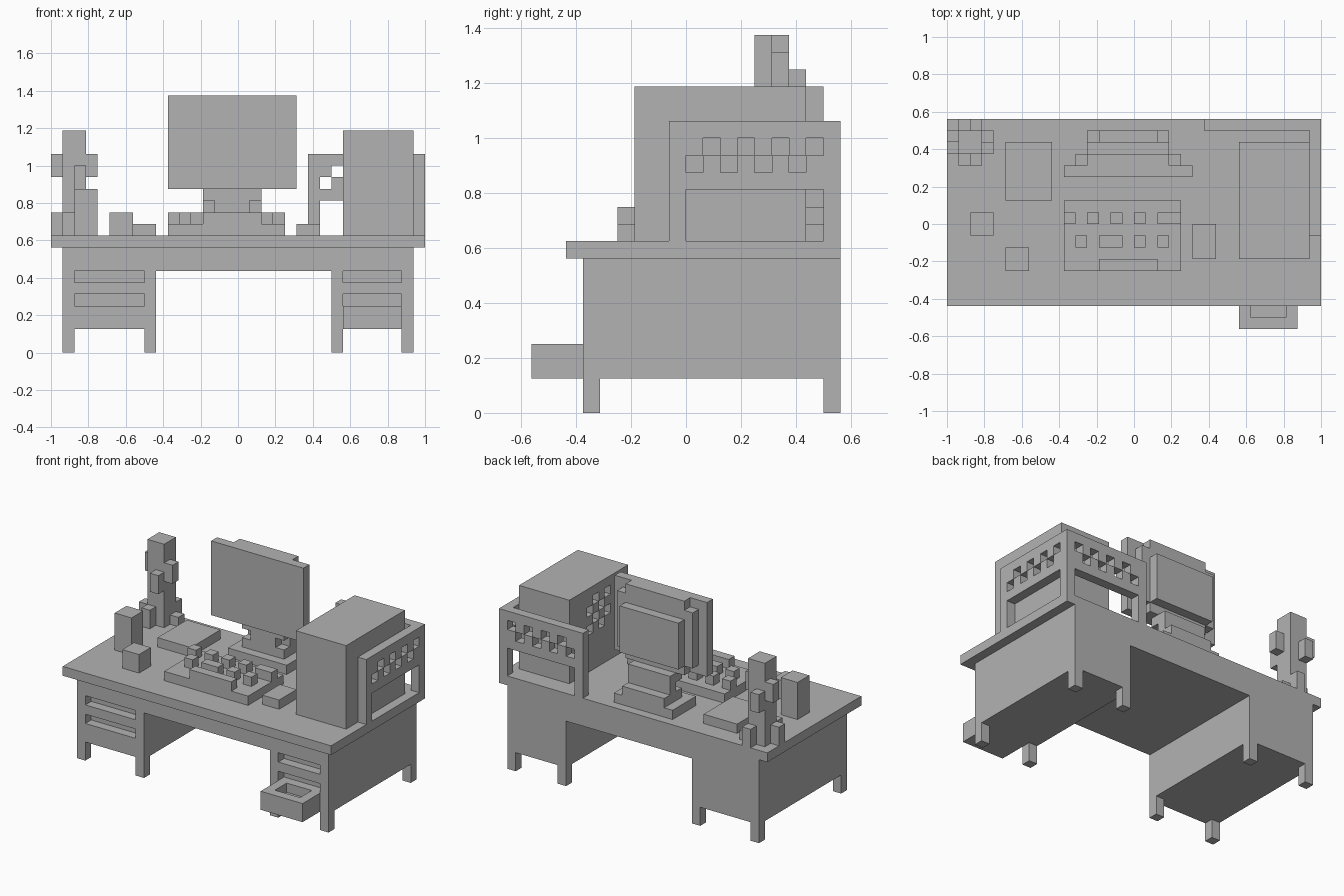
import bpy
import bmesh
from mathutils import Vector

default_cube = bpy.data.objects.get("Cube")
if default_cube:
    bpy.data.objects.remove(default_cube, do_unlink=True)

# One plain grey for everything
GREY = (0.45, 0.45, 0.45, 1.0)
grey = bpy.data.materials.new("plain grey")
grey.use_nodes = True
grey.diffuse_color = GREY
grey.node_tree.nodes["Principled BSDF"].inputs["Base Color"].default_value = GREY

UNIT = 1 / 16                      # size of one building block
ORIGIN = Vector((-16, -9, 0))      # block coordinates start at this corner
DESK = 10                          # height of the table top, in blocks
SIDES = [Vector(d) for d in ((1, 0, 0), (-1, 0, 0), (0, 1, 0),
                             (0, -1, 0), (0, 0, 1), (0, 0, -1))]


def finish(name, bm):
    """Turn block coordinates into a finished object."""
    for v in bm.verts:
        v.co = (v.co + ORIGIN) * UNIT
    mesh = bpy.data.meshes.new(name)
    bm.to_mesh(mesh)
    bm.free()
    mesh.materials.append(grey)
    obj = bpy.data.objects.new(name, mesh)
    bpy.context.collection.objects.link(obj)


def boxes(name, *items):
    """Solid boxes, each given as x, y, z start and x, y, z size."""
    bm = bmesh.new()
    for item in items:
        start, size = Vector(item[:3]), Vector(item[3:])
        for v in bmesh.ops.create_cube(bm, size=1)["verts"]:
            v.co = start + size * 0.5 + v.co * size
    finish(name, bm)


def cells(item):
    """All unit blocks inside a box."""
    x, y, z, w, d, h = item
    return {(i, j, k) for i in range(x, x + w)
            for j in range(y, y + d) for k in range(z, z + h)}


def carved(name, solid, cuts):
    """A box with block-sized openings; only outside faces are made."""
    filled = cells(solid)
    for cut in cuts:
        filled -= cells(cut)
    bm = bmesh.new()
    for cell in filled:
        centre = Vector(cell) + Vector((0.5, 0.5, 0.5))
        for n in SIDES:
            if tuple(int(c) for c in Vector(cell) + n) in filled:
                continue
            u = Vector((n.y, n.z, n.x))
            v = n.cross(u)
            corners = [centre + (n + u * a + v * b) * 0.5
                       for a, b in ((-1, -1), (1, -1), (1, 1), (-1, 1))]
            bm.faces.new([bm.verts.new(c) for c in corners])
    bmesh.ops.remove_doubles(bm, verts=bm.verts, dist=0.001)
    finish(name, bm)


# Desk: top, middle beam, pedestals with drawer slots, legs
boxes("table_top", (0, 2, 9, 32, 16, 1))
boxes("middle_beam", (9, 3, 7, 15, 15, 2))
for side, left, width, slot, slot_width in (("right", 1, 8, 2, 6),
                                            ("left", 24, 7, 25, 5)):
    carved(side + "_pedestal", (left, 3, 2, width, 15, 7),
           [(slot, 3, z, slot_width, 1, 1) for z in (4, 6)])
    boxes(side + "_legs", *[(x, y, 0, 1, 1, 2)
                            for x in (left, left + width - 1) for y in (3, 17)])

# Open drawer sticking out of the pedestal
carved("open_drawer", (25, 0, 2, 5, 3, 2), [(26, 1, 3, 3, 2, 1)])

# Screens around the corner, each with a window and two rows of staggered holes
carved("back_screen", (22, 17, DESK, 10, 1, 7),
       [(23, 17, DESK, 8, 1, 3)]
       + [(x + row, 17, 14 + row, 1, 1, 1)
          for x in range(23, 31, 2) for row in (0, 1)])
carved("side_screen", (31, 8, DESK, 1, 9, 7),
       [(31, 9, DESK, 1, 8, 3)]
       + [(31, y + row, 14 + row, 1, 1, 1)
          for y in range(9, 17, 2) for row in (0, 1)])

# Computer tower with a checkered vent
carved("computer_tower", (25, 6, DESK, 6, 10, 9),
       [(25, y, z, 1, 1, 1) for y in range(9, 13)
        for z in range(14, 18) if (y + z) % 2 == 0])

# Monitor: screen, stepped casing and stand
boxes("monitor_screen", (10, 13, 14, 11, 1, 8))
boxes("monitor_casing", (12, 14, 14, 7, 1, 8), (11, 14, 15, 9, 1, 6),
      (12, 15, 15, 7, 1, 5))
boxes("monitor_neck", (13, 14, 13, 5, 2, 1), (14, 14, 12, 3, 2, 1),
      (13, 15, 12, 5, 1, 1))
boxes("monitor_base", (12, 13, DESK, 7, 4, 1), (13, 14, 11, 5, 3, 1))

# Keyboard with two rows of keys and a space bar
boxes("keyboard", (10, 5, DESK, 10, 6, 1))
boxes("rear_keys", *[(x, 9, 11, 1, 1, 1) for x in range(10, 18, 2)],
      (18, 9, 11, 2, 1, 1))
boxes("middle_keys", *[(x, 7, 11, 1, 1, 1) for x in (11, 16, 18)],
      (13, 7, 11, 2, 1, 1))
boxes("space_bar", (13, 5, 11, 5, 1, 1))

# Small things on the desk
boxes("mouse", (21, 6, DESK, 2, 3, 1))
boxes("notepad", (5, 11, DESK, 4, 5, 1))
boxes("cup", (5, 5, DESK, 2, 2, 2))
boxes("tall_box", (2, 8, DESK, 2, 2, 4))

# Plant: a trunk with low and high shoots on every side
boxes("plant_trunk", (1, 15, DESK, 2, 2, 9))
boxes("low_shoots", (0, 15, DESK, 1, 1, 2), (1, 14, DESK, 1, 1, 2),
      (3, 16, DESK, 1, 1, 1), (2, 17, DESK, 1, 1, 2))
boxes("high_shoots", (0, 16, 15, 1, 1, 2), (2, 14, 14, 1, 1, 2),
      (3, 15, 15, 1, 1, 2), (1, 17, 14, 1, 1, 2))
